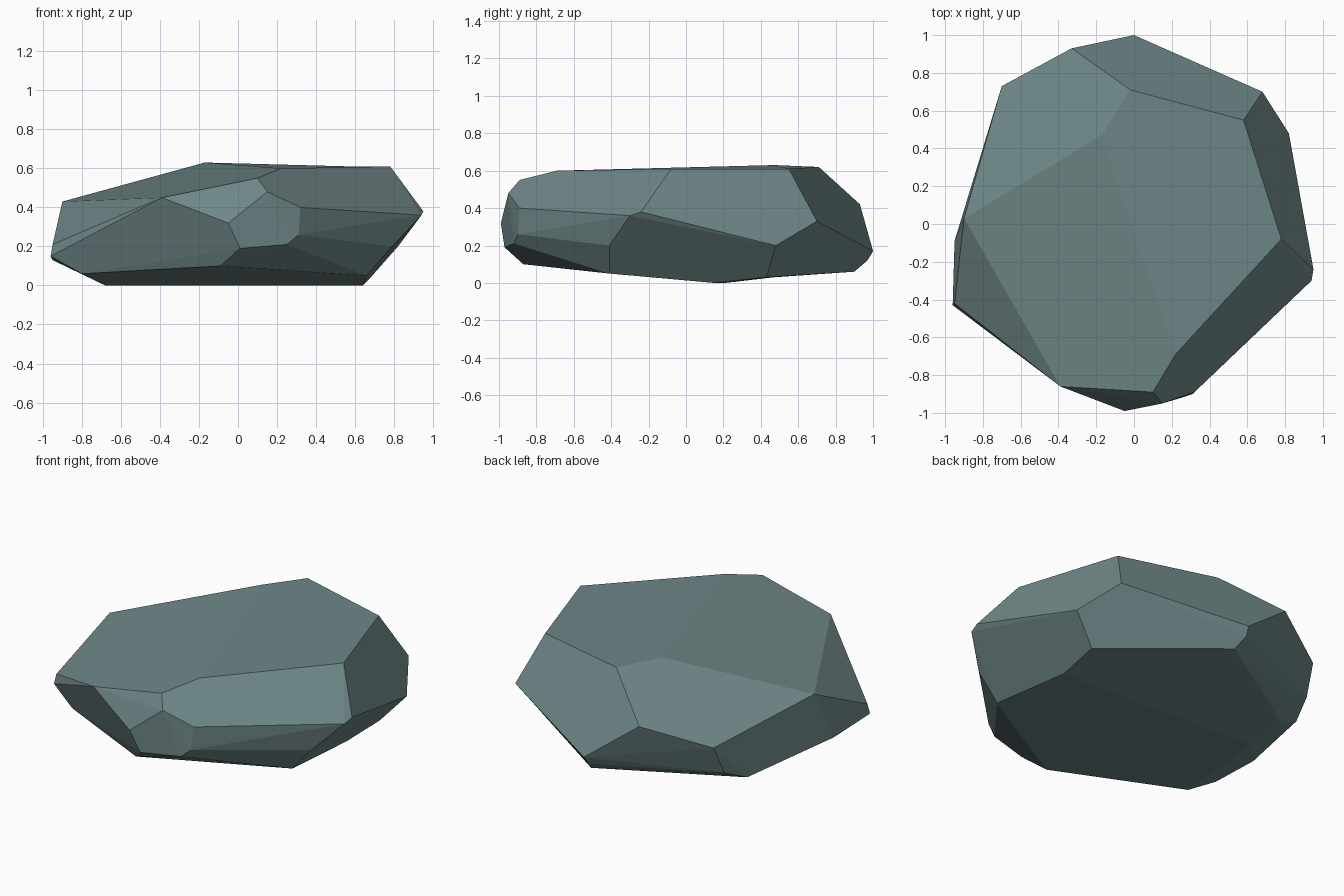
import bpy
import bmesh
import math

default_cube = bpy.data.objects.get("Cube")
if default_cube:
    bpy.data.objects.remove(default_cube, do_unlink=True)


def make_material(name, colour):
    material = bpy.data.materials.new(name)
    material.use_nodes = True
    material.diffuse_color = colour
    shader = next(n for n in material.node_tree.nodes if n.type == 'BSDF_PRINCIPLED')
    shader.inputs["Base Color"].default_value = colour
    shader.inputs["Roughness"].default_value = 0.9
    return material


def make_faceted_stone(name, corner_groups, material, merge_angle):
    """Wrap the corners in a convex skin and merge nearly flat facets."""
    bm = bmesh.new()
    for corners in corner_groups:
        for corner in corners:
            bm.verts.new(corner)
    hull = bmesh.ops.convex_hull(bm, input=bm.verts[:])
    unused = [v for v in bm.verts if not v.link_faces]
    bmesh.ops.delete(bm, geom=unused, context='VERTS')
    bmesh.ops.dissolve_limit(bm, angle_limit=math.radians(merge_angle),
                             verts=bm.verts[:], edges=bm.edges[:])
    bmesh.ops.recalc_face_normals(bm, faces=bm.faces[:])
    for face in bm.faces:
        face.smooth = False
    mesh = bpy.data.meshes.new(name)
    bm.to_mesh(mesh)
    bm.free()
    mesh.materials.append(material)
    stone = bpy.data.objects.new(name, mesh)
    bpy.context.scene.collection.objects.link(stone)
    return stone


# Nearly level crown, sloping down towards the right edge
crown = [
    (-.17, .47, .63), (.08, -.05, .63), (-.02, .71, .62), (.58, .55, .61),
    (.78, -.08, .61), (.59, -.27, .61), (.22, -.69, .6), (.1, -.89, .55),
    (-.39, -.86, .45), (-.9, .03, .43),
]

# Chipped nose at the front
nose = [
    (-.05, -.99, .32), (.15, -.95, .48), (.32, -.89, .4), (.31, -.9, .26),
    (.25, -.92, .21), (.01, -.97, .19), (-.09, -.87, .1),
]

# Widest corners of the left flank
left_flank = [
    (.95, -.24, .38), (.94, -.3, .36), (.79, -.41, .2),
    (.82, .48, .2), (.68, .7, .33),
]

# Back and right flank
back = [(0, 1, .17), (-.01, .97, .12), (-.33, .93, .42), (-.7, .73, .31), (-.72, .65, .13)]
right_flank = [(-.95, -.09, .13), (-.96, -.43, .15), (-.95, -.42, .21), (-.77, .5, .06)]

# Shallow keel on the underside
keel = [
    (.64, .15, 0), (-.68, .21, 0), (.67, .43, .03), (.66, -.41, .05),
    (-.8, -.48, .06), (-.69, .47, .03), (.02, .9, .06),
]

stone_grey = make_material("slate_grey", (.156, .238, .242, 1))
make_faceted_stone("boulder", [crown, nose, left_flank, back, right_flank, keel],
                   stone_grey, merge_angle=3)
